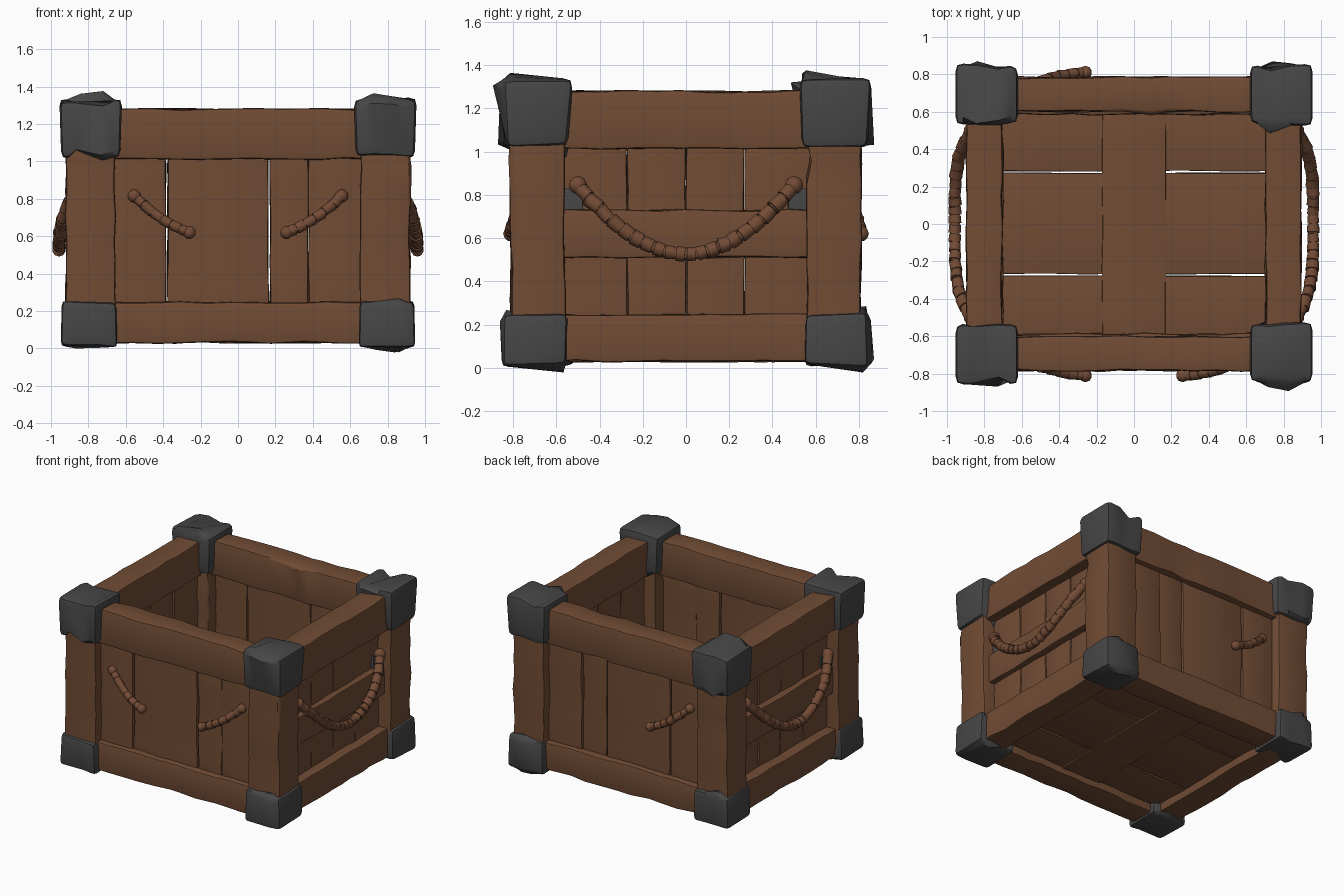
import bpy, bmesh, math, random
from mathutils import Vector, Matrix

if "Cube" in bpy.data.objects:
    bpy.data.objects.remove(bpy.data.objects["Cube"])

random.seed(7)


def material(name, rgb):
    m = bpy.data.materials.new(name)
    m.diffuse_color = (*rgb, 1)
    m.use_nodes = True
    m.node_tree.nodes["Principled BSDF"].inputs["Base Color"].default_value = m.diffuse_color
    return m


WOOD = material("brown wood", (0.165, 0.072, 0.035))
IRON = material("dark iron", (0.064, 0.062, 0.064))
ROPE = material("rope brown", (0.17, 0.07, 0.036))


def finish(name, bm, mat, angle=35):
    """Turn a bmesh into a smooth-shaded object with sharp edges kept."""
    bmesh.ops.recalc_face_normals(bm, faces=bm.faces[:])
    me = bpy.data.meshes.new(name)
    bm.to_mesh(me)
    bm.free()
    me.materials.append(mat)
    for p in me.polygons:
        p.use_smooth = True
    me.set_sharp_from_angle(angle=math.radians(angle))
    ob = bpy.data.objects.new(name, me)
    bpy.context.collection.objects.link(ob)
    return ob


def board(name, x, y, z, mat=WOOD, cuts=5, wobble=0.006, bevel=0.012, flare=0):
    """Rough-hewn block between the given (min, max) ranges."""
    lo, hi = Vector((x[0], y[0], z[0])), Vector((x[1], y[1], z[1]))
    size, mid = hi - lo, (hi + lo) / 2
    bm = bmesh.new()
    bmesh.ops.create_cube(bm, size=1, matrix=Matrix.Translation(mid) @ Matrix.Diagonal((*size, 1)))
    # slice across the long axis so the edges can wander
    axis = max(range(3), key=lambda i: size[i])
    for k in range(1, cuts + 1):
        no = Vector((0, 0, 0))
        no[axis] = 1
        co = lo.copy()
        co[axis] += size[axis] * (k + random.uniform(-0.25, 0.25)) / (cuts + 1)
        bmesh.ops.bisect_plane(bm, geom=bm.verts[:] + bm.edges[:] + bm.faces[:], plane_co=co, plane_no=no)
    for v in bm.verts:
        s = 1 + flare * (v.co.z - mid.z) / size.z
        v.co.x = mid.x + (v.co.x - mid.x) * s
        v.co.y = mid.y + (v.co.y - mid.y) * s
        for i in range(3):
            if i != axis:
                v.co[i] += random.uniform(-wobble, wobble)
    sharp = [e for e in bm.edges if len(e.link_faces) == 2 and e.calc_face_angle() > 0.8]
    bmesh.ops.bevel(bm, geom=sharp, offset=bevel, segments=2, profile=0.6, affect='EDGES', clamp_overlap=True)
    return finish(name, bm, mat)


def span(s, a, b):
    """Range a..b mirrored to the side given by the sign s."""
    return tuple(sorted((s * a, s * b)))


def rope(name, path, count, radius):
    """Chain of short twisted strands along path(t), t in 0..1, with end knots."""
    bm = bmesh.new()
    pts = [Vector(path(i / count)) for i in range(count + 1)]
    for a, b in zip(pts, pts[1:]):
        d = b - a
        tilt = Vector([random.uniform(-0.14, 0.14) for _ in range(3)])
        rot = (d.normalized() + tilt).to_track_quat('Z', 'Y').to_matrix().to_4x4()
        r = radius * random.uniform(0.88, 1.02)
        new = bmesh.ops.create_cone(bm, cap_ends=True, segments=10, radius1=r, radius2=r * 0.92,
                                    depth=d.length * 1.12,
                                    matrix=Matrix.Translation((a + b) / 2) @ rot)["verts"]
        caps = {e for v in new for e in v.link_edges if any(len(f.verts) > 4 for f in e.link_faces)}
        bmesh.ops.bevel(bm, geom=list(caps), offset=r * 0.22, segments=2, affect='EDGES', clamp_overlap=True)
    for p in (pts[0], pts[-1]):
        bmesh.ops.create_icosphere(bm, subdivisions=2, radius=radius * 1.15, matrix=Matrix.Translation(p))
    return finish(name, bm, ROPE, 50)


# Corner posts with iron caps at both ends
for sx in (-1, 1):
    for sy in (-1, 1):
        board("corner_post", span(sx, 0.655, 0.92), span(sy, 0.56, 0.81), (0.1, 1.2), cuts=8, bevel=0.018)
        board("bottom_corner_cap", span(sx, 0.648, 0.945), span(sy, 0.553, 0.84), (0.01, 0.25),
              IRON, cuts=2, wobble=0.01, bevel=0.03, flare=-0.04)
        board("top_corner_cap", span(sx, 0.625, 0.95), span(sy, 0.535, 0.845), (1.025, 1.33),
              IRON, cuts=2, wobble=0.012, bevel=0.04, flare=0.06)

# Top and bottom beams on all four sides
for s in (-1, 1):
    board("long_top_beam", (-0.72, 0.72), span(s, 0.6, 0.785), (1.012, 1.28), cuts=10, bevel=0.018)
    board("long_bottom_beam", (-0.72, 0.72), span(s, 0.585, 0.785), (0.03, 0.25), cuts=10, bevel=0.018)
    board("side_top_beam", span(s, 0.705, 0.895), (-0.62, 0.62), (1.012, 1.28), cuts=9, bevel=0.018)
    board("side_bottom_beam", span(s, 0.7, 0.895), (-0.62, 0.62), (0.03, 0.25), cuts=9, bevel=0.018)
    board("side_middle_rail", span(s, 0.79, 0.865), (-0.6, 0.6), (0.51, 0.73), cuts=7, bevel=0.014)

# Upright wall planks, with narrow gaps
for s in (-1, 1):
    for a, b in ((-0.68, -0.386), (-0.376, 0.162), (0.172, 0.374), (0.378, 0.68)):
        d = random.uniform(-0.008, 0.008)
        board("long_wall_plank", (a, b), span(s, 0.655 + d, 0.735 + d), (0.15, 1.1), wobble=0.004, bevel=0.008)
    for a, b in ((-0.6, -0.274), (-0.27, -0.002), (0.002, 0.268), (0.272, 0.6)):
        d = random.uniform(-0.008, 0.008)
        board("side_wall_plank", span(s, 0.745 + d, 0.815 + d), (a, b), (0.15, 1.1), wobble=0.003, bevel=0.008)

# Floor planks and the cross board
for a, b in ((-0.64, -0.277), (-0.267, 0.273), (0.283, 0.64)):
    board("floor_plank", (-0.75, 0.75), (a, b), (0.09, 0.15), wobble=0.003, bevel=0.006)
board("floor_cross_board", (-0.17, 0.17), (-0.64, 0.64), (0.08, 0.16), wobble=0.003, bevel=0.008)

# Side rope handles with iron plates behind the ends
for s in (-1, 1):
    def swag(t, s=s):
        u = 2 * t - 1
        return s * (0.958 - 0.09 * u ** 4), 0.5 * u, 0.525 + 0.32 * abs(u) ** 1.9
    rope("side_rope_handle", swag, 20, 0.037)
    for sy in (-1, 1):
        board("rope_plate", span(s, 0.79, 0.832), span(sy, 0.475, 0.57), (0.71, 0.83),
              IRON, cuts=1, wobble=0.003, bevel=0.006)

# Short rope ends: two on the front, one on the back
for sx, sy in ((-1, -1), (1, -1), (-1, 1)):
    def strand(t, sx=sx, sy=sy):
        sag = 0.025 * math.sin(math.pi * t)
        return sx * (0.555 - 0.295 * t), sy * (0.745 + 0.065 * math.sin(t * math.pi / 2)), 0.815 - 0.195 * t - sag
    rope("rope_end", strand, 6, 0.031)
